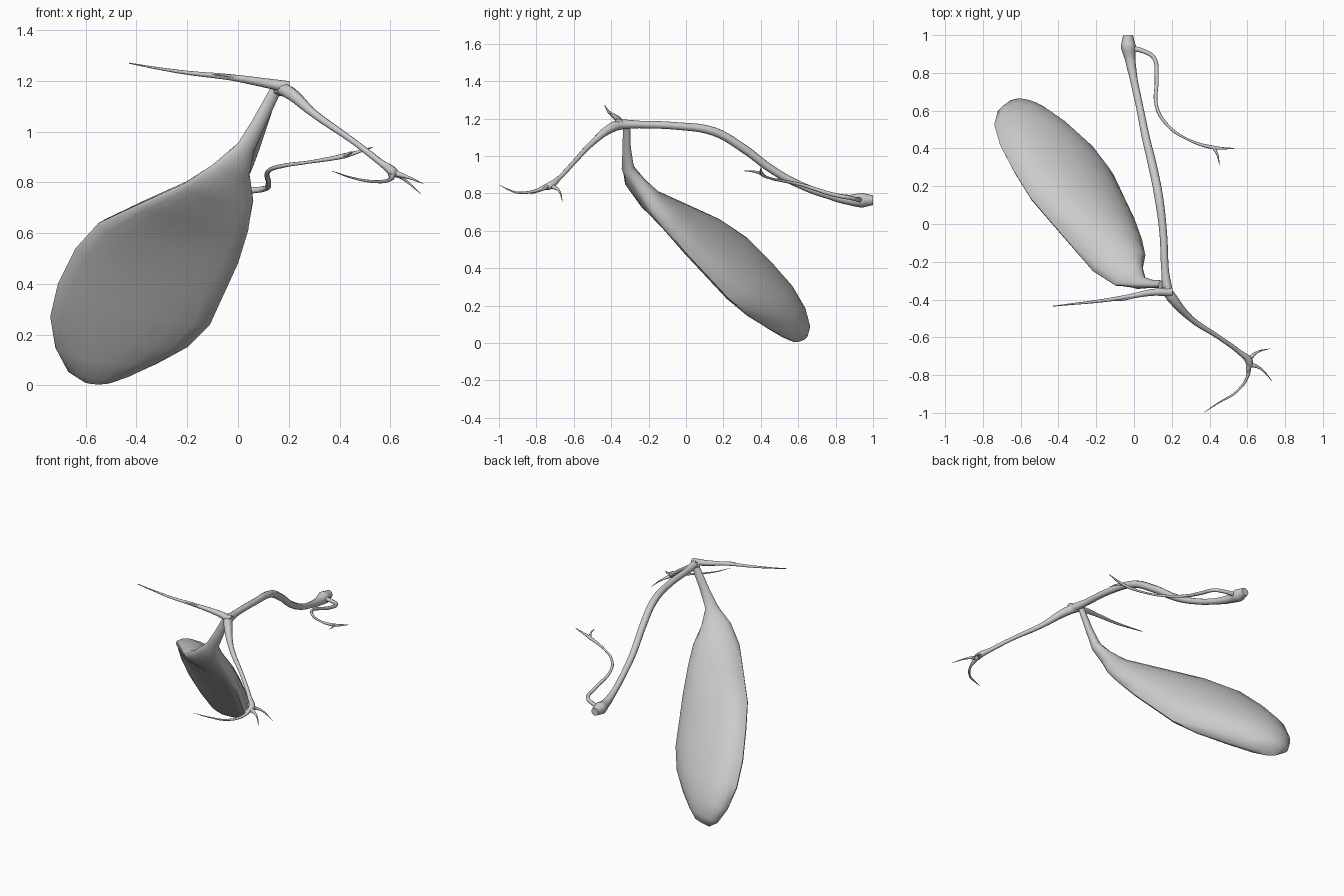
import bpy, bmesh, math
from mathutils import Vector


def finish(name, mesh):
    obj = bpy.data.objects.new(name, mesh)
    bpy.context.collection.objects.link(obj)
    bpy.ops.object.select_all(action='DESELECT')
    obj.select_set(True)
    bpy.context.view_layer.objects.active = obj
    bpy.ops.object.shade_smooth_by_angle(angle=math.radians(50))
    return obj


def twig(name, pts):
    """Tapered tube through (x, y, z, radius) points."""
    cu = bpy.data.curves.new(name + "_path", 'CURVE')
    cu.dimensions = '3D'
    cu.bevel_depth = 1.0
    cu.bevel_resolution = 2
    cu.resolution_u = 5
    cu.use_fill_caps = True
    sp = cu.splines.new('BEZIER')
    sp.bezier_points.add(len(pts) - 1)
    for bp, (x, y, z, r) in zip(sp.bezier_points, pts):
        bp.co = (x, y, z)
        bp.radius = r
        bp.handle_left_type = bp.handle_right_type = 'AUTO'
    tmp = bpy.data.objects.new(name + "_tmp", cu)
    bpy.context.collection.objects.link(tmp)
    bpy.context.view_layer.update()
    mesh = bpy.data.meshes.new_from_object(
        tmp.evaluated_get(bpy.context.evaluated_depsgraph_get()))
    bpy.data.objects.remove(tmp)
    return finish(name, mesh)


# Hanging pouch: sections between a left and a right edge, as
# (Lx, Lz, Rx, Rz, forward curl of left edge, front thickness, back thickness)
SECTIONS = [
    (.130, 1.175, .170, 1.16, 0, .020, .020), (.060, 1.05, .115, 1.04, 0, .022, .024),
    (.000, .955, .060, .92, 0, .028, .042), (-.10, .87, .040, .82, .14, .030, .080),
    (-.22, .79, .055, .71, .14, .035, .100), (-.40, .71, .040, .61, .08, .040, .110),
    (-.55, .64, .000, .48, .03, .048, .118), (-.64, .54, -.06, .35, 0, .052, .128),
    (-.71, .40, -.11, .24, 0, .052, .135), (-.74, .27, -.20, .15, 0, .050, .135),
    (-.72, .15, -.32, .085, 0, .046, .115), (-.67, .06, -.42, .04, 0, .040, .080),
    (-.61, .02, -.49, .015, 0, .025, .045)]
NORMAL = Vector((.387, .756, .529))
SIDES = 20


def on_sheet(x, z, curl=0):
    y = (.255 - NORMAL.x * x - NORMAL.z * z) / NORMAL.y
    return Vector((x, max(y - curl, -.318), z))


bm = bmesh.new()
rings = []
for i, (lx, lz, rx, rz, curl, tf, tb) in enumerate(SECTIONS):
    left, right = on_sheet(lx, lz, curl), on_sheet(rx, rz)
    mid, half = (left + right) / 2, (right - left) / 2
    # the neck hangs upright, then bends into the pouch
    up = min(max((i - 1) / 3, 0), 1)
    n = Vector((.3, .95, 0)).lerp(NORMAL, up).normalized()
    ring = []
    for k in range(SIDES):
        a = 2 * math.pi * k / SIDES
        s = math.sin(a)
        p = mid + half * math.cos(a) + n * s * (tb if s > 0 else tf)
        p.z = max(p.z, 0)
        ring.append(bm.verts.new(p))
    rings.append(ring)
for a, b in zip(rings, rings[1:]):
    for k in range(SIDES):
        j = (k + 1) % SIDES
        bm.faces.new((a[k], a[j], b[j], b[k]))
bm.faces.new(rings[0])
bm.faces.new(rings[-1])
bmesh.ops.recalc_face_normals(bm, faces=bm.faces)
me = bpy.data.meshes.new("pouch")
bm.to_mesh(me)
bm.free()
finish("pouch", me)

# Main branch running backwards, with its flared cut end
twig("main_branch", [
    (.18, -.37, 1.17, .028), (.165, -.25, 1.168, .020), (.155, -.05, 1.16, .020),
    (.13, .15, 1.13, .023), (.10, .30, 1.045, .023), (.06, .47, .92, .021),
    (.03, .62, .84, .019), (.00, .76, .79, .020), (-.02, .87, .765, .027),
    (-.03, .94, .763, .040), (-.032, 1.0, .763, .026)])

# Curling thin twig from the cut end
twig("back_twig", [
    (-.01, .93, .765, .014), (.05, .915, .768, .012), (.105, .88, .775, .011),
    (.12, .78, .795, .011), (.12, .62, .845, .009), (.18, .52, .866, .008),
    (.28, .45, .88, .006), (.42, .405, .905, .010), (.53, .40, .938, .002)])
twig("back_twig_fork", [
    (.42, .406, .905, .009), (.44, .37, .915, .006), (.453, .31, .92, .001)])

# Left branch
twig("left_branch", [
    (.20, -.36, 1.175, .024), (.10, -.362, 1.193, .018), (-.03, -.385, 1.214, .012),
    (-.20, -.41, 1.232, .008), (-.32, -.423, 1.25, .005), (-.43, -.435, 1.27, .002)])
twig("left_branch_sprig", [
    (.02, -.375, 1.207, .009), (-.05, -.40, 1.222, .005), (-.12, -.405, 1.225, .001)])

# Front right branch with three tip twigs
twig("front_branch", [
    (.16, -.33, 1.17, .026), (.20, -.39, 1.155, .027), (.30, -.50, 1.07, .016),
    (.45, -.60, .965, .012), (.56, -.68, .88, .013), (.61, -.73, .84, .021),
    (.60, -.78, .826, .009)])
for i, pts in enumerate([
    [(.605, -.72, .84, .014), (.65, -.68, .815, .006), (.72, -.66, .755, .001)],
    [(.605, -.74, .84, .014), (.67, -.765, .82, .006), (.73, -.83, .795, .001)],
    [(.61, -.73, .84, .015), (.60, -.81, .812, .008), (.54, -.89, .803, .006),
     (.45, -.945, .818, .004), (.37, -.998, .845, .001)]]):
    twig("tip_twig_%d" % (i + 1), pts)
